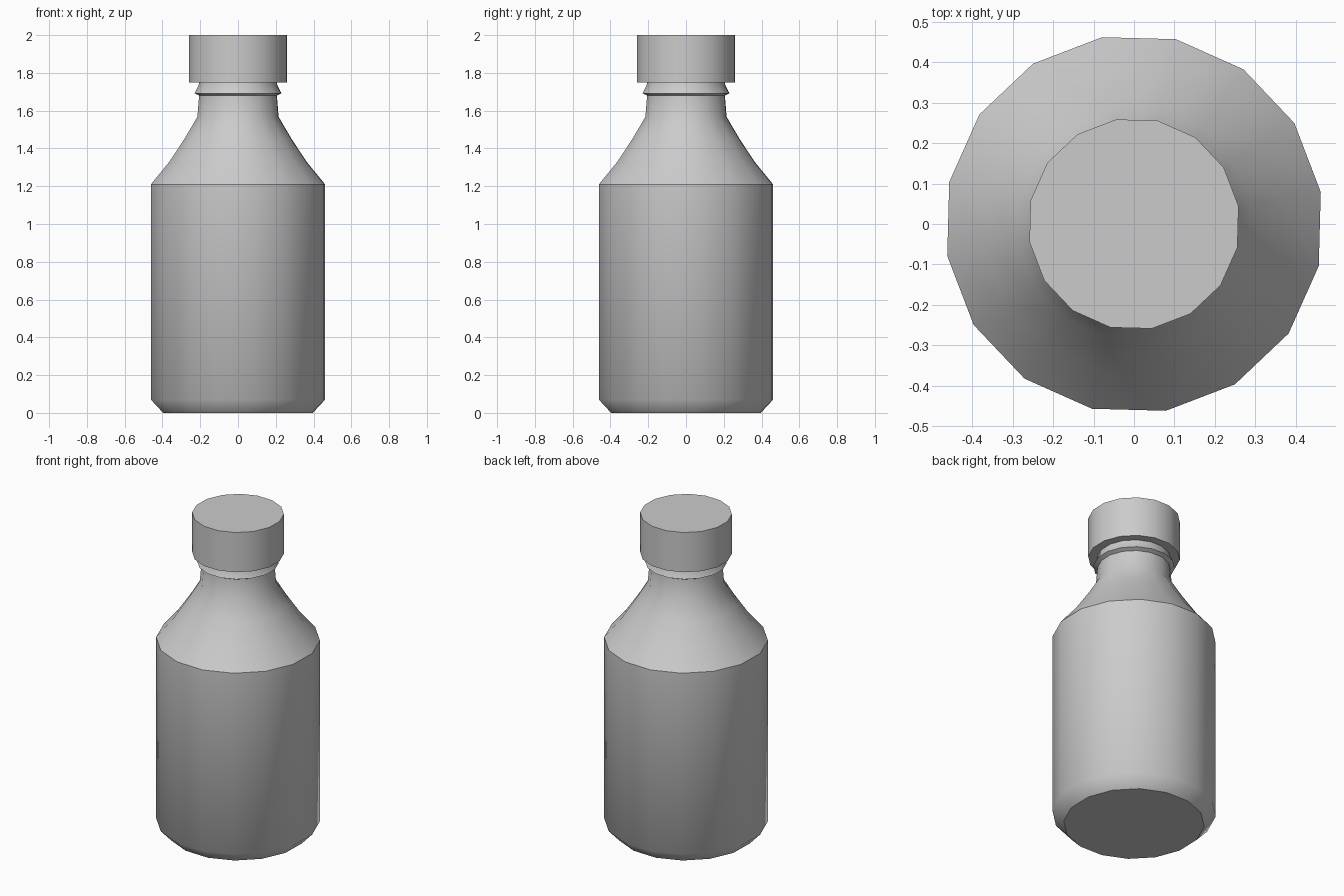
import bpy, bmesh
from math import cos, sin, pi, radians

if "Cube" in bpy.data.objects:
    bpy.data.objects.remove(bpy.data.objects["Cube"])

SIDES = 16
TURN = radians(9.7)


def lathe(name, profile, sharp_rings):
    """Revolve (radius, z) points, cap both ends, crease chosen rings."""
    bm = bmesh.new()
    rings = []
    for r, z in profile:
        rings.append([bm.verts.new((r * cos(TURN + 2 * pi * i / SIDES),
                                    r * sin(TURN + 2 * pi * i / SIDES), z))
                      for i in range(SIDES)])
    for low, high in zip(rings, rings[1:]):
        for i in range(SIDES):
            j = (i + 1) % SIDES
            bm.faces.new((low[i], low[j], high[j], high[i])).smooth = True
    bm.faces.new(rings[0][::-1])
    bm.faces.new(rings[-1])
    for k in sharp_rings:
        for i in range(SIDES):
            bm.edges.get((rings[k][i], rings[k][(i + 1) % SIDES])).smooth = False
    bmesh.ops.recalc_face_normals(bm, faces=bm.faces)
    mesh = bpy.data.meshes.new(name)
    bm.to_mesh(mesh)
    bm.free()
    obj = bpy.data.objects.new(name, mesh)
    bpy.context.collection.objects.link(obj)
    return obj


# Bottle: chamfered base, straight body, concave shoulder, neck with a lip ring
bottle_profile = [
    (0.402, 0.0), (0.468, 0.07), (0.468, 1.21),
    (0.372, 1.325), (0.290, 1.447), (0.218, 1.567),
    (0.209, 1.68), (0.233, 1.692), (0.211, 1.735), (0.209, 1.76),
]
lathe("bottle", bottle_profile, [0, 2, 6, 7, 9])

# Screw cap
lathe("cap", [(0.262, 1.75), (0.262, 2.0)], [0, 1])
